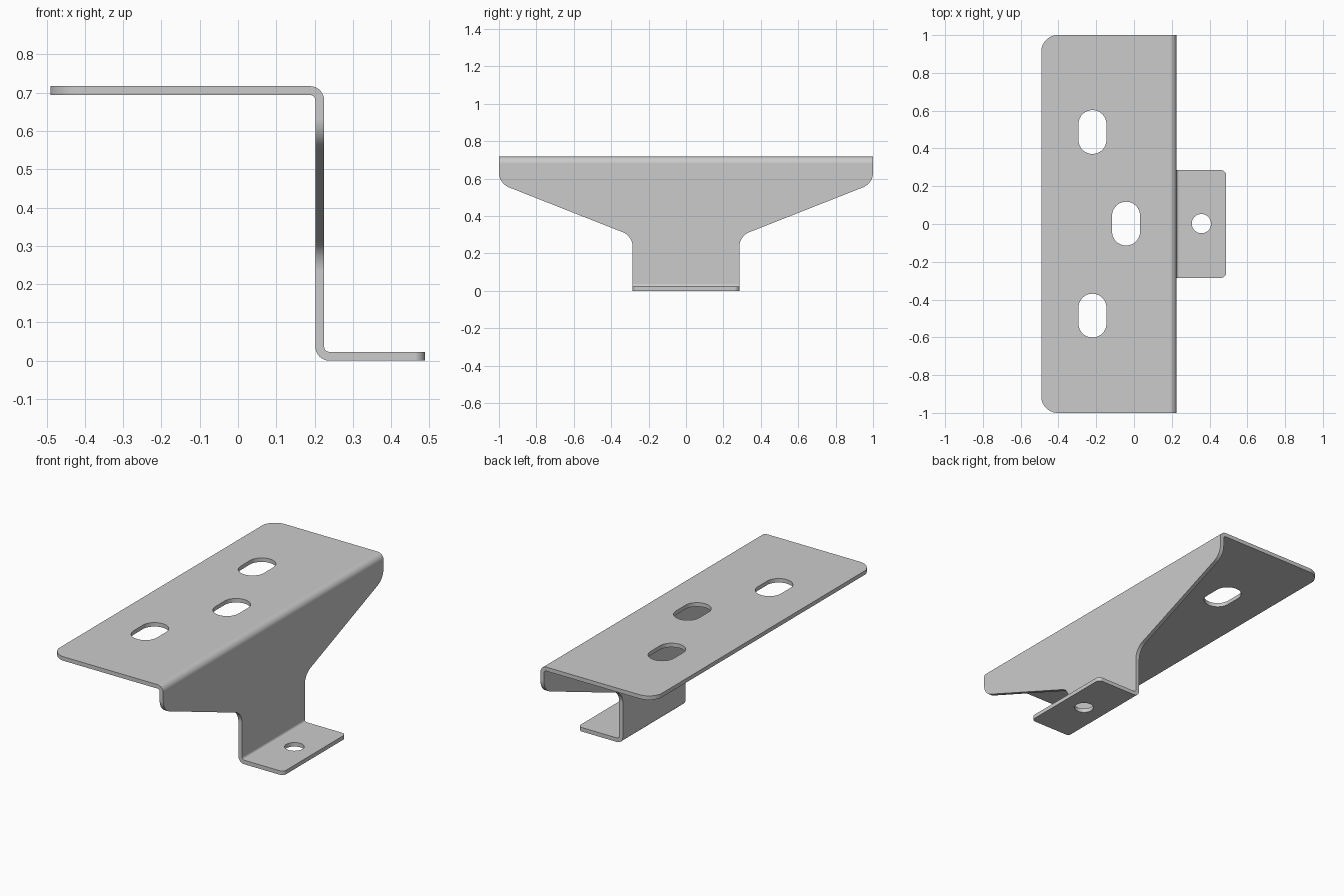
import bpy, bmesh, math
from mathutils import Vector

if "Cube" in bpy.data.objects:
    bpy.data.objects.remove(bpy.data.objects["Cube"])


def rounded(points, seg=10):
    """Closed 2D outline from (u, v, radius) corners."""
    out = []
    n = len(points)
    for i, (u, v, r) in enumerate(points):
        p = Vector((u, v))
        if r == 0:
            out.append(p)
            continue
        a = (Vector(points[i - 1][:2]) - p).normalized()
        b = (Vector(points[(i + 1) % n][:2]) - p).normalized()
        half = a.angle(b) / 2
        c = p + (a + b).normalized() * (r / math.sin(half))
        t = r / math.tan(half)
        start, end = p + a * t - c, p + b * t - c
        sweep = start.angle_signed(end)
        for k in range(seg + 1):
            ang = -sweep * k / seg
            ca, sa = math.cos(ang), math.sin(ang)
            out.append(c + Vector((start.x * ca - start.y * sa,
                                   start.x * sa + start.y * ca)))
    return out


def prism(name, outline, place, lo, hi):
    """Extrude an outline between lo and hi; place maps (u, v, depth) to xyz."""
    bm = bmesh.new()
    face = bm.faces.new([bm.verts.new(place(p.x, p.y, lo)) for p in outline])
    ext = bmesh.ops.extrude_face_region(bm, geom=[face])
    move = Vector(place(0, 0, hi)) - Vector(place(0, 0, lo))
    bmesh.ops.translate(bm, vec=move, verts=[
        e for e in ext["geom"] if isinstance(e, bmesh.types.BMVert)])
    bmesh.ops.recalc_face_normals(bm, faces=bm.faces)
    mesh = bpy.data.meshes.new(name)
    bm.to_mesh(mesh)
    bm.free()
    ob = bpy.data.objects.new(name, mesh)
    bpy.context.collection.objects.link(ob)
    return ob


def boolean(target, tool, operation):
    bpy.context.view_layer.objects.active = target
    mod = target.modifiers.new("cut", "BOOLEAN")
    mod.operation, mod.object, mod.solver = operation, tool, "EXACT"
    bpy.ops.object.modifier_apply(modifier=mod.name)
    bpy.data.objects.remove(tool, do_unlink=True)


def along_x(u, v, d): return (d, u, v)
def along_y(u, v, d): return (u, d, v)
def along_z(u, v, d): return (u, v, d)


# Bent sheet cross-section
T, TOP, L, R = 0.023, 0.717, -0.49, 0.488
W0, W1 = 0.202, 0.225
profile = rounded([
    (L, TOP - T, 0), (W0, TOP - T, 0.014), (W0, 0, 0.037), (R, 0, 0),
    (R, T, 0), (W1, T, 0.014), (W1, TOP, 0.037), (L, TOP, 0)])
bracket = prism("bracket", profile, along_y, -1.1, 1.1)

# Tapered side outline of the web
half = [(1, 0.9, 0), (1, 0.574, 0.085), (0.285, 0.292, 0.085), (0.285, -0.1, 0)]
side = half + [(-y, z, r) for y, z, r in reversed(half)]
boolean(bracket, prism("side_cutter", rounded(side), along_x, -1, 1), "INTERSECT")

# Rounded plan outline of the top plate and foot tab
half = [(-0.492, 1.0005, 0.09), (0.24, 1.0005, 0), (0.24, 0.2855, 0), (0.489, 0.2855, 0.03)]
plan = half + [(x, -y, r) for x, y, r in reversed(half)]
boolean(bracket, prism("plan_cutter", rounded(plan), along_z, -1, 2), "INTERSECT")

# Three slots and one round screw hole
for x, y, w, h in [(-0.22, 0.487, 0.074, 0.116), (-0.22, -0.485, 0.074, 0.116),
                   (-0.042, 0.002, 0.074, 0.116), (0.357, 0.002, 0.051, 0.051)]:
    r = w * 0.999
    hole = rounded([(x - w, y - h, r), (x + w, y - h, r), (x + w, y + h, r), (x - w, y + h, r)])
    boolean(bracket, prism("hole_cutter", hole, along_z, -1, 2), "DIFFERENCE")

# Smooth bends with crisp sheet edges
bpy.ops.object.select_all(action="DESELECT")
bracket.select_set(True)
bpy.context.view_layer.objects.active = bracket
bpy.ops.object.shade_smooth_by_angle(angle=math.radians(30))
weighted = bracket.modifiers.new("weighted_normals", "WEIGHTED_NORMAL")
weighted.keep_sharp = True
